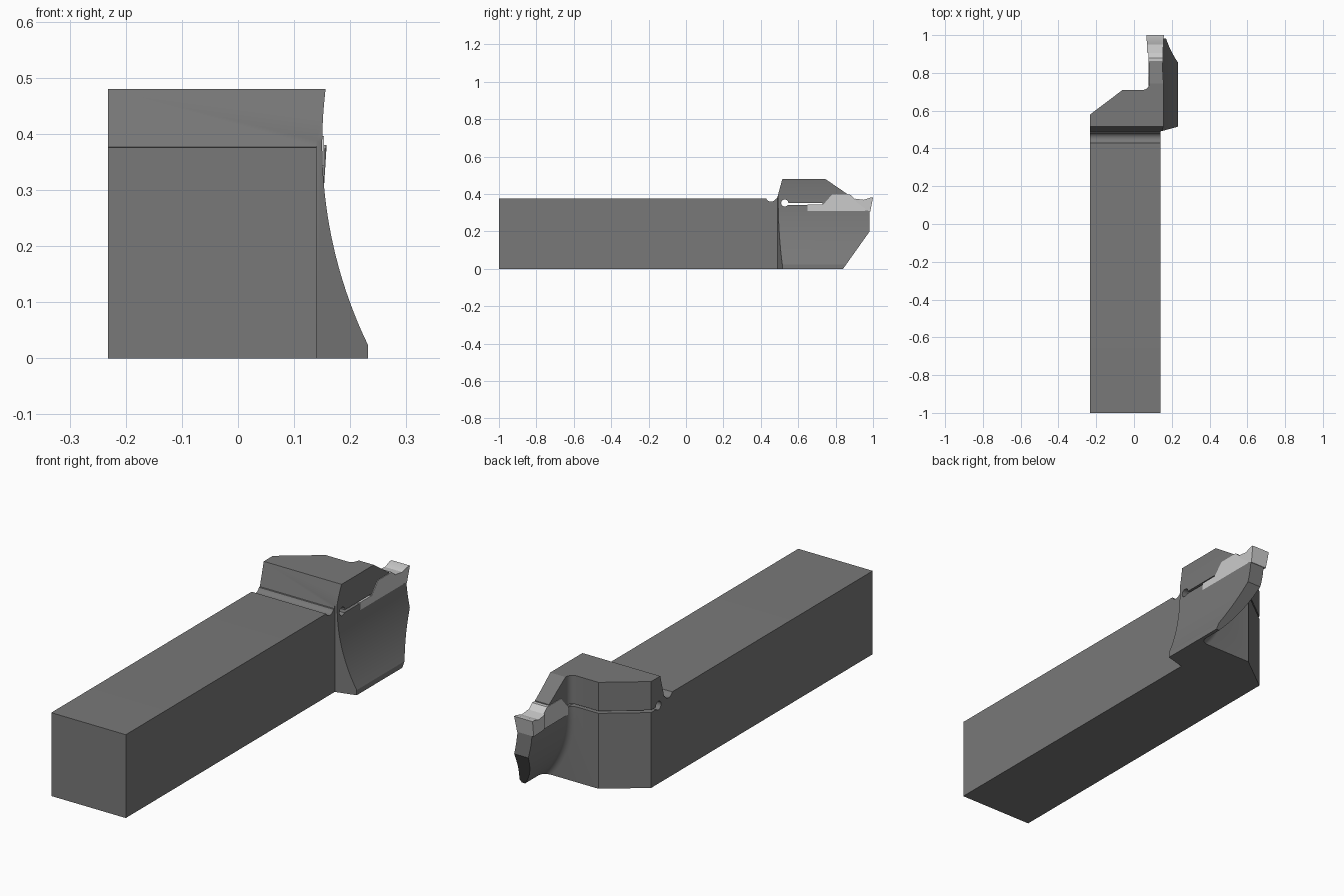
import bpy, bmesh, math

if "Cube" in bpy.data.objects:
    bpy.data.objects.remove(bpy.data.objects["Cube"])


def material(name, v):
    m = bpy.data.materials.new(name)
    m.diffuse_color = (v, v, v, 1)
    m.use_nodes = True
    m.node_tree.nodes["Principled BSDF"].inputs["Base Color"].default_value = m.diffuse_color
    return m


STEEL = material("steel", 0.19)
CARBIDE = material("carbide", 0.55)

PLACE = {'X': lambda a, b, t: (t, a, b),   # points are (y, z)
         'Y': lambda a, b, t: (a, t, b),   # points are (x, z)
         'Z': lambda a, b, t: (a, b, t)}   # points are (x, y)


def prism(name, pts, axis, lo, hi, fillet=None):
    """Extrude a closed profile along an axis; fillet = (edge test, radius)."""
    bm = bmesh.new()
    rings = [[bm.verts.new(PLACE[axis](a, b, t)) for a, b in pts] for t in (lo, hi)]
    n = len(pts)
    bm.faces.new(rings[0])
    bm.faces.new(rings[1][::-1])
    for i in range(n):
        j = (i + 1) % n
        bm.faces.new((rings[0][i], rings[1][i], rings[1][j], rings[0][j]))
    bmesh.ops.recalc_face_normals(bm, faces=bm.faces)
    if fillet:
        edges = [e for e in bm.edges if all(fillet[0](v.co) for v in e.verts)]
        bmesh.ops.bevel(bm, geom=edges, offset=fillet[1], segments=5,
                        profile=0.5, affect='EDGES')
    me = bpy.data.meshes.new(name)
    bm.to_mesh(me)
    bm.free()
    ob = bpy.data.objects.new(name, me)
    bpy.context.collection.objects.link(ob)
    return ob


def boolean(target, tool, op):
    mod = target.modifiers.new(op, 'BOOLEAN')
    mod.operation, mod.solver, mod.object = op, 'EXACT', tool
    bpy.context.view_layer.objects.active = target
    bpy.ops.object.modifier_apply(modifier=mod.name)
    bpy.data.objects.remove(tool)


def arc(cx, cy, r, a0, a1, n):
    return [(cx + r * math.cos(math.radians(a0 + (a1 - a0) * i / n)),
             cy + r * math.sin(math.radians(a0 + (a1 - a0) * i / n))) for i in range(n + 1)]


def wall(x0, zc, r, z0, z1, n):
    """Points on a concave blade wall, bottom to top."""
    zs = [z0 + (z1 - z0) * i / n for i in range(n + 1)]
    return [(x0 + r - math.sqrt(r * r - (z - zc) ** 2), z) for z in zs]


# Holder: side profile with relief groove, jaw ramp and front clearance
side = [(-1, 0), (0.84, 0), (0.982, 0.2), (0.982, 0.325), (0.875, 0.325), (0.862, 0.4),
        (0.745, 0.48), (0.515, 0.48), (0.487, 0.377)]
side += arc(0.455, 0.388, 0.029, -25, -155, 8) + [(0.425, 0.376), (-1, 0.376)]
holder = prism("holder", side, 'X', -0.4, 0.4)

# Plan outline of shank and head
plan = [(-0.232, -1.0), (0.14, -1.0), (0.14, 0.49), (0.232, 0.515), (0.232, 1.05),
        (-0.06, 1.05), (-0.06, 0.71), (-0.232, 0.58)]
boolean(holder, prism("plan_cutter", plan, 'Z', -0.1, 0.6), 'INTERSECT')

# Concave outer side of the blade
outer = wall(0.15, 0.38, 0.818, 0.022, 0.5, 20)
boolean(holder, prism("outer_cutter", outer + [(0.4, 0.5), (0.4, 0.022)], 'Y', 0.4, 1.1),
        'DIFFERENCE')

# Inner side of the blade, with a rounded root against the head
inner = wall(0.08, 0.34, 0.4956, -0.03, 0.34, 16) + [(0.08, 0.55)]
root = lambda co: co.x > 0 and co.y < 0.72
boolean(holder, prism("inner_cutter", inner + [(-0.2, 0.55), (-0.2, -0.03)], 'Y', 0.71, 1.1,
                      (root, 0.032)), 'DIFFERENCE')

# Clamping slot and its end hole, right through the head
boolean(holder, prism("slot_cutter", [(0.53, 0.34), (0.73, 0.34), (0.73, 0.351), (0.53, 0.351)],
                      'X', -0.5, 0.5), 'DIFFERENCE')
boolean(holder, prism("hole_cutter", arc(0.528, 0.352, 0.019, 0, 345, 23), 'X', -0.5, 0.5),
        'DIFFERENCE')

# Cutting insert seated in the blade
seat = [(0.65, 0.305), (0.96, 0.305), (0.96, 0.368), (0.905, 0.372), (0.878, 0.396),
        (0.78, 0.396), (0.735, 0.345), (0.65, 0.345)]
insert = prism("insert", seat, 'X', 0.078, 0.153)

# Flared cutting tip with a shallow chip groove, narrower at the back and bottom
tip = prism("insert_tip", [(0.905, 0.305), (0.985, 0.305), (1.0, 0.38), (0.985, 0.38),
                           (0.95, 0.369), (0.905, 0.375)], 'X', 0.066, 0.158)
for v in tip.data.vertices:
    pinch = 1 - 0.9 * (1.0 - v.co.y) - 1.2 * (0.38 - v.co.z)
    v.co.x = 0.112 + (v.co.x - 0.112) * pinch

for ob, mat in ((holder, STEEL), (insert, CARBIDE), (tip, CARBIDE)):
    ob.data.materials.clear()
    ob.data.materials.append(mat)
    bpy.ops.object.select_all(action='DESELECT')
    ob.select_set(True)
    bpy.context.view_layer.objects.active = ob
    bpy.ops.object.shade_smooth_by_angle(angle=math.radians(25))
